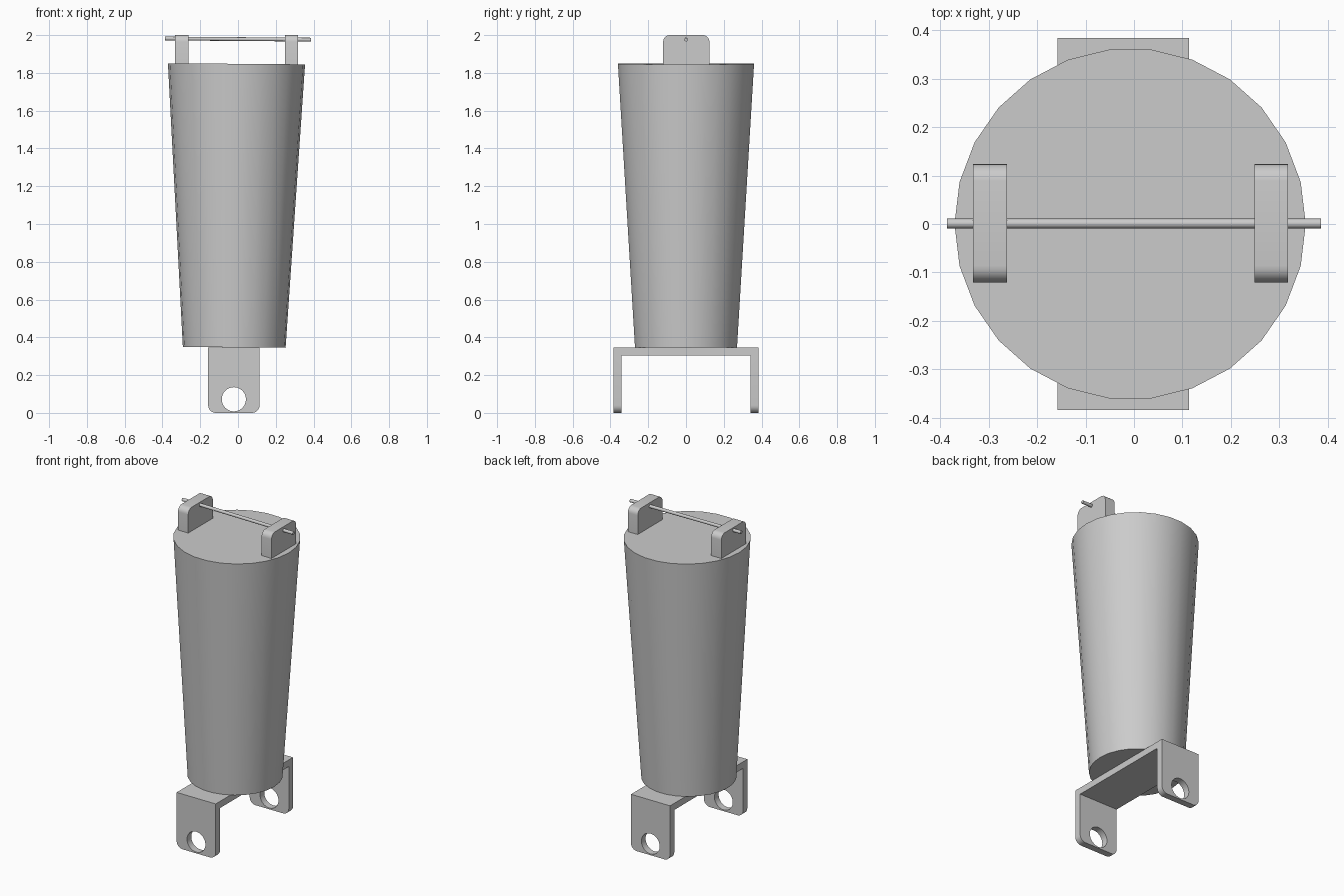
import bpy
import bmesh
import math
from mathutils import Vector

old = bpy.data.objects.get("Cube")
if old:
    bpy.data.objects.remove(old)

grey = bpy.data.materials.new("plain_grey")
grey.use_nodes = True
colour = (0.6, 0.6, 0.6, 1)
grey.diffuse_color = colour
grey.node_tree.nodes["Principled BSDF"].inputs["Base Color"].default_value = colour


def add_object(name, bm):
    bmesh.ops.recalc_face_normals(bm, faces=bm.faces)
    mesh = bpy.data.meshes.new(name)
    bm.to_mesh(mesh)
    bm.free()
    mesh.materials.append(grey)
    obj = bpy.data.objects.new(name, mesh)
    bpy.context.collection.objects.link(obj)
    return obj


def make_active(obj):
    bpy.ops.object.select_all(action='DESELECT')
    obj.select_set(True)
    bpy.context.view_layer.objects.active = obj


def smooth(obj):
    make_active(obj)
    bpy.ops.object.shade_smooth_by_angle(angle=math.radians(35))


def frustum(name, start, end, r1, r2, sides):
    """Closed round solid running from start to end."""
    start, end = Vector(start), Vector(end)
    axis = end - start
    bm = bmesh.new()
    bmesh.ops.create_cone(bm, cap_ends=True, segments=sides, radius1=r1,
                          radius2=r2, depth=axis.length)
    # Put a vertex on the +x side before tilting
    first = max(bm.verts, key=lambda v: v.co.x)
    spin = -math.atan2(first.co.y, first.co.x)
    for v in bm.verts:
        c, s = math.cos(spin), math.sin(spin)
        v.co = Vector((c * v.co.x - s * v.co.y, s * v.co.x + c * v.co.y, v.co.z))
    turn = Vector((0, 0, 1)).rotation_difference(axis)
    for v in bm.verts:
        v.co = turn @ v.co + (start + end) / 2
    return add_object(name, bm)


def extrude_profile(name, profile, x1, x2, corner_axis, corner_z, radius):
    """Extrude a (y, z) profile along x and round the edges at one height."""
    bm = bmesh.new()
    face = bm.faces.new([bm.verts.new((x1, y, z)) for y, z in profile])
    moved = bmesh.ops.extrude_face_region(bm, geom=[face])["geom"]
    for v in moved:
        if isinstance(v, bmesh.types.BMVert):
            v.co.x = x2
    corners = []
    for e in bm.edges:
        a, b = (v.co for v in e.verts)
        along = (b - a).normalized()
        at_height = max(abs(a.z - corner_z), abs(b.z - corner_z)) < 1e-4
        if at_height and abs(along[corner_axis]) > 0.99:
            corners.append(e)
    bmesh.ops.bevel(bm, geom=corners, offset=radius, segments=6,
                    profile=0.5, affect='EDGES')
    return add_object(name, bm)


# Tapered body
body = frustum("tapered_body", (-0.02, 0, 0.347), (-0.008, 0, 1.848), 0.272, 0.363, 26)
smooth(body)

# Upright lugs on the lid
lug_profile = [(-0.121, 1.84), (0.124, 1.84), (0.124, 2.0), (-0.121, 2.0)]
for name, x1, x2 in (("right_lug", -0.333, -0.262), ("left_lug", 0.249, 0.318)):
    smooth(extrude_profile(name, lug_profile, x1, x2, 0, 2.0, 0.035))

# Cross pin through the lugs
pin = frustum("cross_pin", (-0.386, 0.001, 1.982), (0.386, 0.001, 1.976), 0.01, 0.01, 16)
smooth(pin)

# Bent base bracket with a rounded leg at each end
out, inner, top, under = 0.384, 0.342, 0.347, 0.305
bracket_profile = [(-out, 0), (-inner, 0), (-inner, under), (inner, under),
                   (inner, 0), (out, 0), (out, top), (-out, top)]
bracket = extrude_profile("base_bracket", bracket_profile, -0.158, 0.114, 1, 0, 0.04)

# Bolt hole through both legs
cutter = frustum("hole_cutter", (-0.022, -0.6, 0.072), (-0.022, 0.6, 0.072), 0.064, 0.064, 32)
cutter.hide_render = True
cut = bracket.modifiers.new("bolt_hole", 'BOOLEAN')
cut.operation = 'DIFFERENCE'
cut.solver = 'EXACT'
cut.object = cutter
make_active(bracket)
bpy.ops.object.modifier_apply(modifier=cut.name)
bpy.data.objects.remove(cutter)
smooth(bracket)
